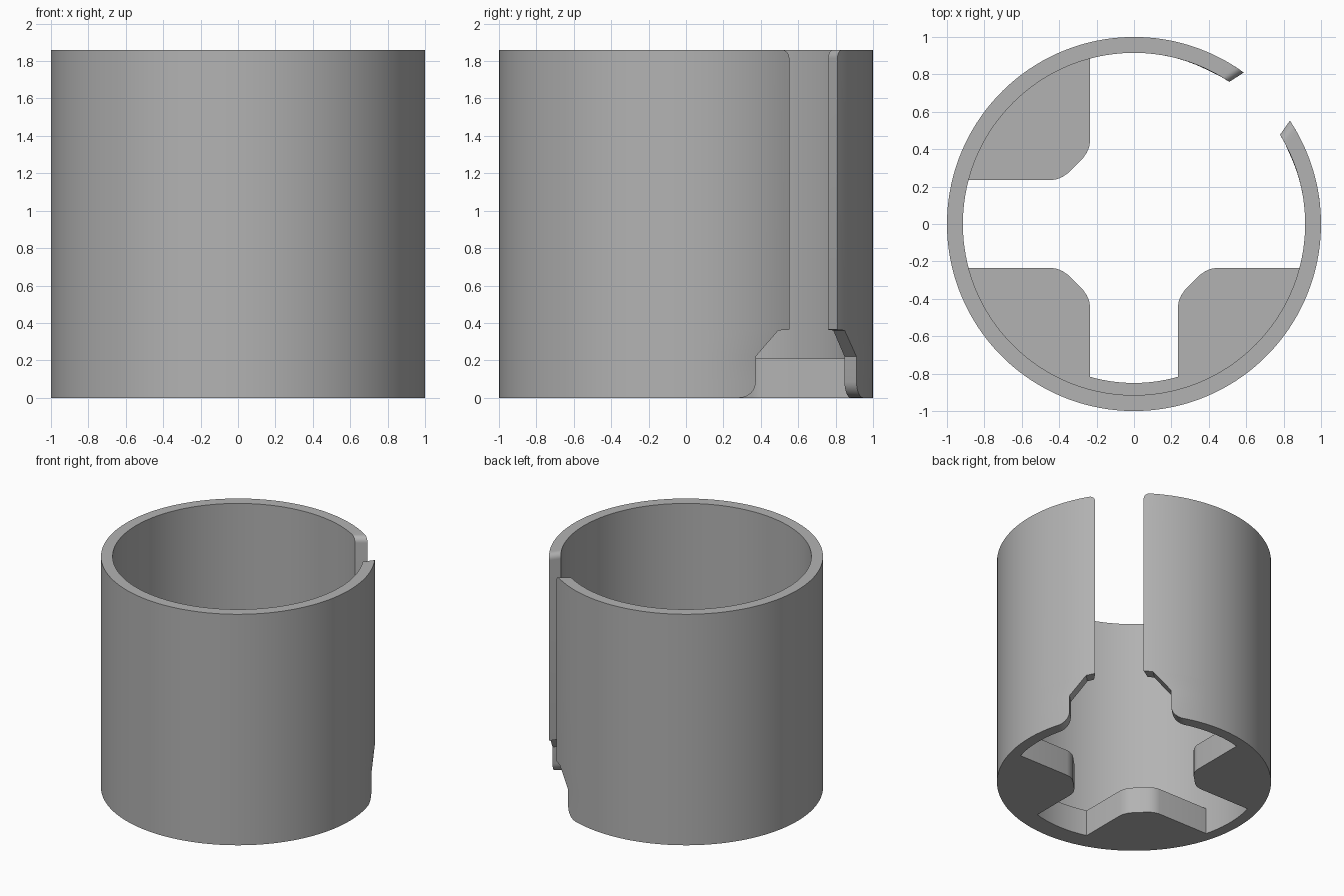
import bpy, bmesh
from math import sin, cos, pi, radians, asin

if "Cube" in bpy.data.objects:
    bpy.data.objects.remove(bpy.data.objects["Cube"])

HEIGHT, OUTER, INNER, LEDGE = 1.86, 1.0, 0.915, 0.85
FLOOR = 0.21
SLOT_ANGLE = radians(43.8)

grey = bpy.data.materials.new("plain_grey")
grey.use_nodes = True
grey.diffuse_color = (0.45, 0.45, 0.45, 1)
grey.node_tree.nodes["Principled BSDF"].inputs["Base Color"].default_value = (0.45, 0.45, 0.45, 1)


def arc(cx, cy, r, a0, a1, n):
    return [(cx + r * cos(a0 + (a1 - a0) * i / n), cy + r * sin(a0 + (a1 - a0) * i / n))
            for i in range(n + 1)]


def loft(name, rings):
    """Skin a stack of equal-length outlines, cap both ends, smooth the curves."""
    bm = bmesh.new()
    loops = [[bm.verts.new(p) for p in ring] for ring in rings]
    n = len(loops[0])
    for a, b in zip(loops, loops[1:]):
        for i in range(n):
            j = (i + 1) % n
            bm.faces.new((a[i], a[j], b[j], b[i]))
    bm.faces.new(loops[0])
    bm.faces.new(loops[-1])
    bmesh.ops.recalc_face_normals(bm, faces=bm.faces)
    mesh = bpy.data.meshes.new(name)
    bm.to_mesh(mesh)
    bm.free()
    mesh.materials.append(grey)
    obj = bpy.data.objects.new(name, mesh)
    bpy.context.collection.objects.link(obj)
    bpy.ops.object.select_all(action="DESELECT")
    obj.select_set(True)
    bpy.context.view_layer.objects.active = obj
    bpy.ops.object.shade_smooth_by_angle(angle=radians(25))


def prism(name, outline, z0, z1):
    loft(name, [[(x, y, z) for x, y in outline] for z in (z0, z1)])


# Slot half-widths by height: flared foot, sloped shoulder, narrow neck, rounded mouth
FOOT, FLARE, SHOULDER, NECK, MOUTH = 0.373, 0.085, 0.246, 0.178, 0.045
slot = [(w, w, z) for w, z in arc(FOOT + FLARE, FLARE, FLARE, 1.5 * pi, pi, 8)]
slot += [(FOOT, FOOT, 0.22), (SHOULDER, SHOULDER, 0.36)]
neck = [(NECK, 0.364)] + arc(NECK + MOUTH, HEIGHT - MOUTH, MOUTH, pi, pi / 2, 6)
slot += [(w, w + 0.018, z) for w, z in neck]


def open_arc(radius, half_width):
    """Circle with a gap at the slot; columns only shift close to the gap."""
    gap, zone = asin(half_width / radius), 0.65
    near = arc(0, 0, radius, SLOT_ANGLE + gap, SLOT_ANGLE + zone, 16)
    far = arc(0, 0, radius, SLOT_ANGLE + zone, SLOT_ANGLE + 2 * pi - zone, 112)
    end = arc(0, 0, radius, SLOT_ANGLE + 2 * pi - zone, SLOT_ANGLE + 2 * pi - gap, 16)
    return near + far[1:-1] + end


# Round wall, split by the slot
loft("slotted_sleeve", [[(x, y, z) for x, y in open_arc(OUTER, w_out) + open_arc(INNER, w_in)[::-1]]
                        for w_out, w_in, z in slot])

# Floor tabs with softened chamfered tips, in three quadrants
EDGE, ROOT = 0.235, INNER + 0.004
tip = [(0.44, EDGE), (0.41, 0.24), (0.38, 0.253), (0.353, 0.272)]
tip += [(y, x) for x, y in reversed(tip)]
start = asin(EDGE / ROOT)
tab_outline = arc(0, 0, ROOT, pi / 2 - start, start, 24) + tip
for name, sx, sy in (("back_right_tab", -1, 1), ("front_right_tab", -1, -1), ("front_left_tab", 1, -1)):
    prism(name, [(sx * x, sy * y) for x, y in tab_outline], 0, FLOOR)

# Curved ledge joining the two front tabs
inner = asin(EDGE / LEDGE)
prism("front_ledge", arc(0, 0, ROOT, -pi / 2 - start, -pi / 2 + start, 16)
      + arc(0, 0, LEDGE, -pi / 2 + inner, -pi / 2 - inner, 16), 0, FLOOR)
